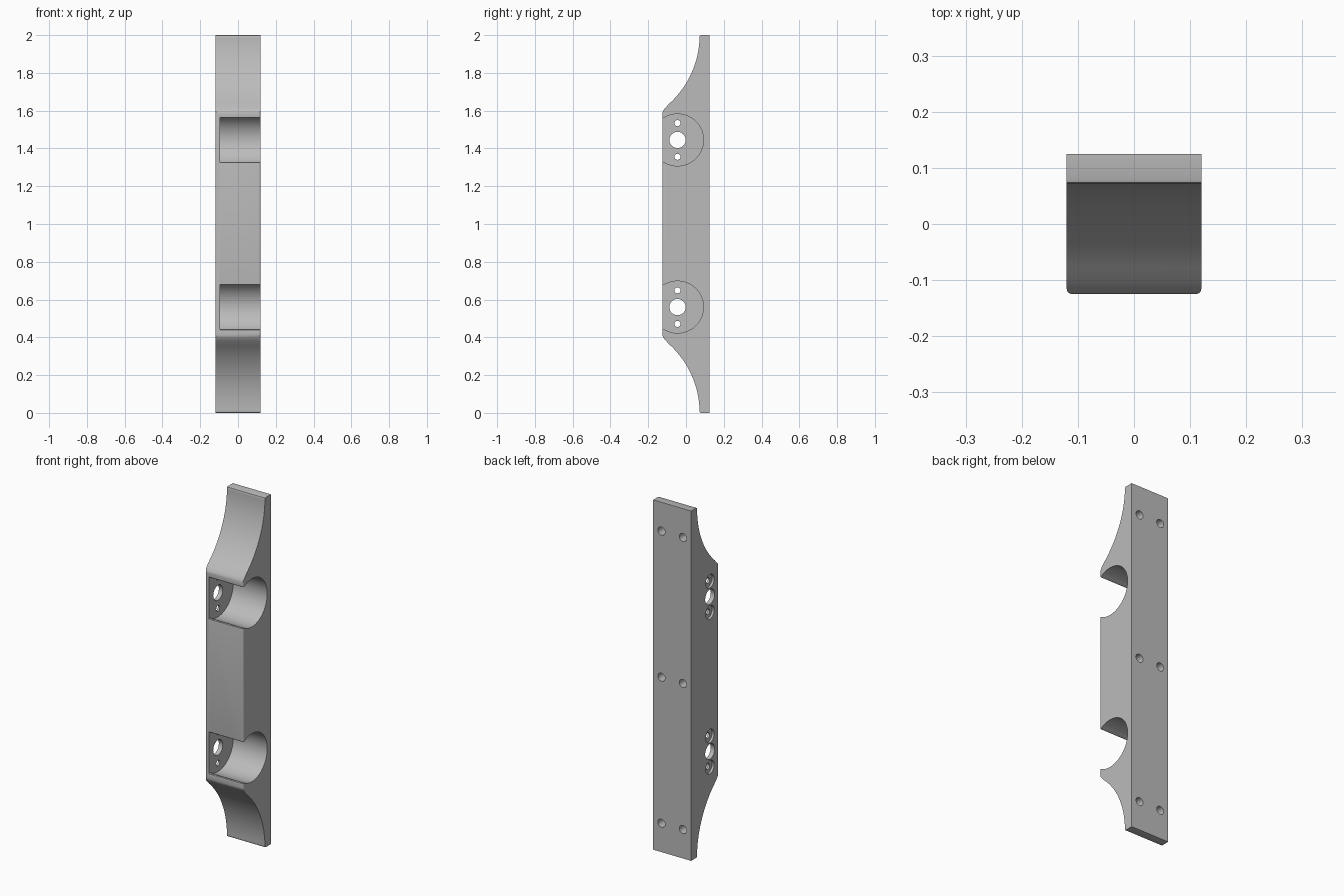
import bpy, bmesh, math
from mathutils import Vector

if "Cube" in bpy.data.objects:
    bpy.data.objects.remove(bpy.data.objects["Cube"], do_unlink=True)

HALF_W, FRONT, BACK = 0.12, -0.125, 0.125
POCKET_Y, POCKET_R, WALL_X = -0.045, 0.1375, -0.095
POCKET_Z = (0.56, 1.44 + 0.005)

grey = bpy.data.materials.new("satin grey")
grey.use_nodes = True
colour = (0.5, 0.5, 0.5, 1)
grey.diffuse_color = colour
grey.node_tree.nodes["Principled BSDF"].inputs["Base Color"].default_value = colour


def prism(name, points, sweep):
    """Extrude a closed outline along a vector."""
    bm = bmesh.new()
    face = bm.faces.new([bm.verts.new(p) for p in points])
    new = bmesh.ops.extrude_face_region(bm, geom=[face])["geom"]
    bmesh.ops.translate(bm, vec=Vector(sweep),
                        verts=[v for v in new if isinstance(v, bmesh.types.BMVert)])
    bmesh.ops.recalc_face_normals(bm, faces=bm.faces)
    mesh = bpy.data.meshes.new(name)
    bm.to_mesh(mesh)
    bm.free()
    mesh.materials.append(grey)
    obj = bpy.data.objects.new(name, mesh)
    bpy.context.collection.objects.link(obj)
    return obj


def rod(name, start, axis, radius, length):
    """Round cutter along x or y."""
    x, y, z = start
    ring = []
    for i in range(40):
        a = math.tau * i / 40
        u, v = radius * math.cos(a), radius * math.sin(a)
        ring.append((x, y + u, z + v) if axis == "x" else (x + u, y, z + v))
    return prism(name, ring, (length, 0, 0) if axis == "x" else (0, length, 0))


def combine(target, tool, operation="DIFFERENCE"):
    mod = target.modifiers.new(tool.name, "BOOLEAN")
    mod.operation, mod.solver, mod.object = operation, "EXACT", tool
    tool.hide_render = True
    bpy.context.view_layer.objects.active = target
    bpy.ops.object.modifier_apply(modifier=mod.name)
    bpy.data.objects.remove(tool, do_unlink=True)


# Side profile: concave sweep at each end, mirrored about mid height
R = 0.49
upper = [(BACK, 2), (0.079, 2), (0.074, 1.998), (0.072, 1.992)]
for i in range(1, 29):
    a = math.radians(47.5) * i / 28
    upper.append((0.072 - R + R * math.cos(a), 2 - R * math.sin(a)))
upper += [(-0.104, 1.621), (-0.113, 1.611), (-0.12, 1.601), (-0.124, 1.591), (FRONT, 1.58)]
profile = upper + [(y, 2 - z) for y, z in reversed(upper)]
body = prism("bracket_body", [(-HALF_W, y, z) for y, z in profile], (2 * HALF_W, 0, 0))

# Rounded long front edges
r = 0.01
plan = [(HALF_W, BACK), (-HALF_W, BACK)]
for side in (-1, 1):
    arc = []
    for i in range(7):
        a = math.pi / 2 * i / 6
        arc.append((side * (HALF_W - r + r * math.cos(a)), FRONT + r - r * math.sin(a)))
    plan += arc if side < 0 else arc[::-1]
combine(body, prism("edge_rounding", [(x, y, -0.1) for x, y in plan], (0, 0, 2.2)), "INTERSECT")

# Round pockets with softened lips, open to the front and the left
lip = [(-0.119, 0.1172), (-0.1225, 0.118), (-0.1245, 0.12), (FRONT, 0.123), (-0.15, 0.123)]
start = math.acos((-0.113 - POCKET_Y) / POCKET_R)
outline = [(POCKET_Y + POCKET_R * math.cos(a), POCKET_R * math.sin(a))
           for a in (start - 2 * start * i / 64 for i in range(65))]
outline = lip[::-1] + outline + [(y, -z) for y, z in lip]
for pz in POCKET_Z:
    combine(body, prism("pocket", [(WALL_X, y, pz + z) for y, z in outline], (0.3, 0, 0)))
    # Centre hole and two counterbored screw holes through the side wall
    combine(body, rod("centre_hole", (-0.15, POCKET_Y, pz), "x", 0.043, 0.08))
    for dz in (-0.089, 0.089):
        combine(body, rod("screw_hole", (-0.15, POCKET_Y, pz + dz), "x", 0.016, 0.08))
        combine(body, rod("counterbore", (-0.15, POCKET_Y, pz + dz), "x", 0.038, 0.043))

# Blind mounting holes in the back
for z in (0.165, 1.0, 1.835):
    for x in (-0.068, 0.068):
        combine(body, rod("mounting_hole", (x, 0.07, z), "y", 0.023, 0.1))

bpy.ops.object.select_all(action="DESELECT")
body.select_set(True)
bpy.context.view_layer.objects.active = body
bpy.ops.object.shade_smooth_by_angle(angle=math.radians(30))
